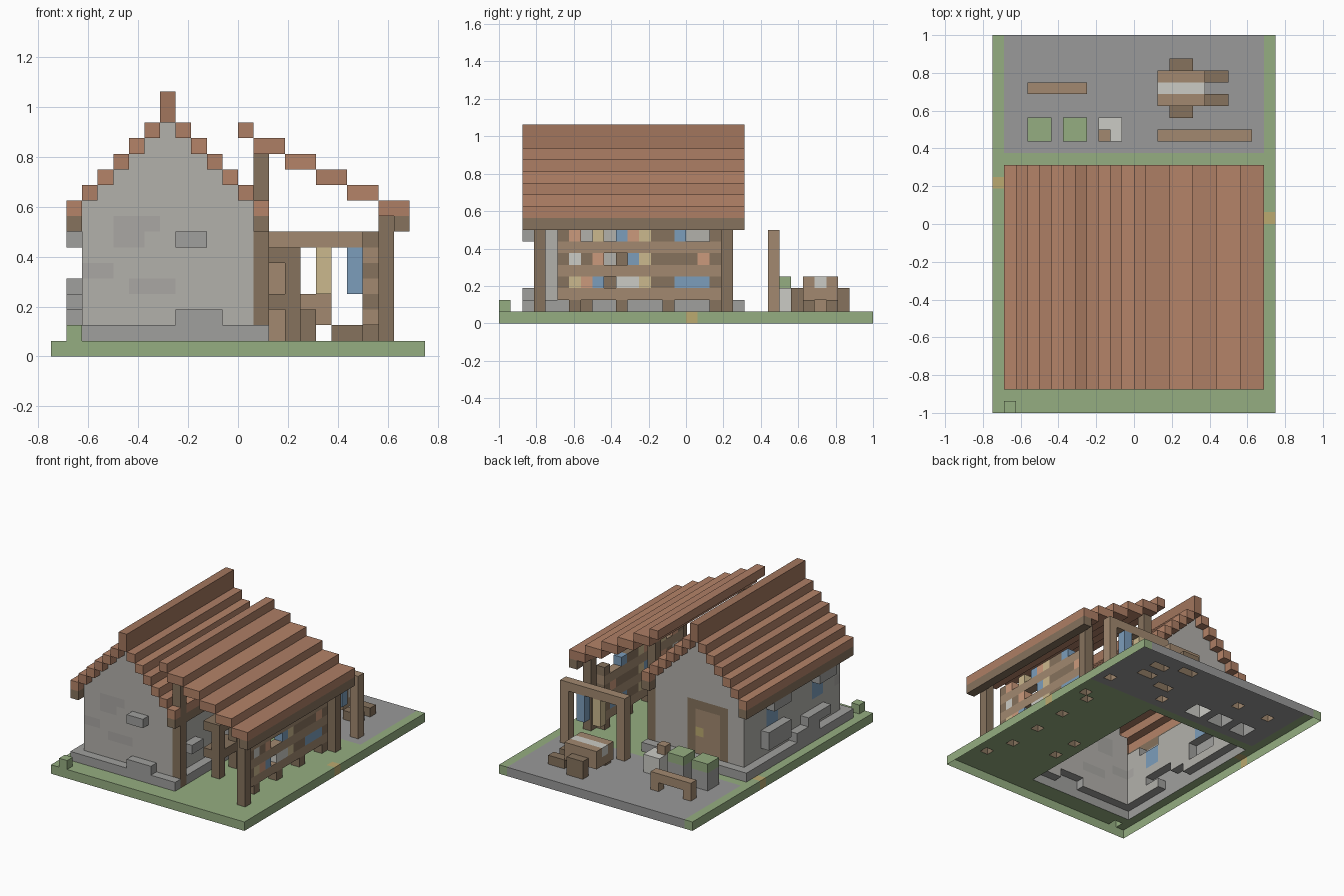
import bpy, bmesh, random
from mathutils import Vector

if "Cube" in bpy.data.objects:
    bpy.data.objects.remove(bpy.data.objects["Cube"])

random.seed(4)
U = 0.0625  # one block
COL = dict(
    grass=(0.30, 0.42, 0.22), gravel=(0.32, 0.32, 0.32), stone=(0.45, 0.44, 0.41),
    stone_mid=(0.40, 0.39, 0.37), stone_dark=(0.35, 0.35, 0.34), plank=(0.36, 0.25, 0.16),
    timber=(0.24, 0.17, 0.11), tile_a=(0.46, 0.23, 0.14), tile_b=(0.42, 0.21, 0.13),
    ridge=(0.36, 0.18, 0.11), blue=(0.20, 0.34, 0.50), yellow=(0.60, 0.48, 0.27),
    red=(0.60, 0.32, 0.20), white=(0.60, 0.60, 0.56), gold=(0.50, 0.40, 0.16))
cells = {}   # block position -> part name
parts = {}   # part name -> colour


def boxes(name, key, *bs):
    """Fill blocks x0..x1, y0..y1, z0..z1 with a part; later parts replace earlier ones."""
    parts[name] = key
    for x0, x1, y0, y1, z0, z1 in bs:
        for x in range(x0, x1):
            for y in range(y0, y1):
                for z in range(z0, z1):
                    cells[x, y, z] = name


def build_parts():
    """One mesh per part, keeping only the outside faces and leaving the base open."""
    mats, meshes = {}, {}
    for key, c in COL.items():
        mats[key] = bpy.data.materials.new(key)
        mats[key].diffuse_color = (*c, 1)
    for pos, name in cells.items():
        bm = meshes.setdefault(name, bmesh.new())
        for axis in range(3):
            for side in (0, 1):
                near = list(pos)
                near[axis] += 2 * side - 1
                if tuple(near) in cells or near[2] < 0:
                    continue
                quad = []
                for a, b in ((0, 0), (1, 0), (1, 1), (0, 1)):
                    p = Vector(pos)
                    p[axis] += side
                    p[(axis + 1) % 3] += a
                    p[(axis + 2) % 3] += b
                    quad.append(bm.verts.new(p * U))
                bm.faces.new(quad if side else quad[::-1])
    for name, bm in meshes.items():
        bmesh.ops.remove_doubles(bm, verts=bm.verts, dist=1e-4)
        bmesh.ops.dissolve_limit(bm, angle_limit=0.01, verts=bm.verts, edges=bm.edges)
        me = bpy.data.meshes.new(name)
        bm.to_mesh(me)
        bm.free()
        me.materials.append(mats[parts[name]])
        bpy.context.collection.objects.link(bpy.data.objects.new(name, me))


# Ground
boxes("grass_ground", "grass", (-12, 12, -16, 16, 0, 1))
boxes("gravel_yard", "gravel", (-11, 11, 6, 16, 0, 1))
boxes("ground_flowers", "gold", (11, 12, 0, 1, 0, 1), (-12, -11, 3, 4, 0, 1))
boxes("bush", "grass", (-11, -10, -16, -15, 1, 2))

# House body: foundation, walls and stepped gables
boxes("foundation", "stone_dark", (-11, 2, -14, 5, 1, 2))
boxes("house_walls", "stone", (-10, 1, -13, 4, 2, 10),
      *[(-10 + i, 1 - i, -13, 4, 9 + i, 10 + i) for i in range(1, 6)])

# Projecting stones and wall patches
boxes("left_wall_stones", "stone_dark", (-11, -10, -3, 1, 3, 5), (-11, -10, -8, -4, 2, 3),
      (-11, -10, -10, -6, 3, 4), (-11, -10, -11, -8, 7, 8), (-11, -10, -3, 0, 7, 8))
boxes("front_wall_stones", "stone_dark", (-4, -1, -14, -13, 2, 3), (-4, -2, -14, -13, 7, 8))
boxes("right_wall_stones", "stone_dark", (1, 2, -11, -9, 4, 5), (1, 2, -4, -2, 3, 4))
boxes("wall_patches", "stone_mid", (-8, -5, -13, -12, 8, 9), (-8, -6, -13, -12, 7, 8),
      (-10, -8, -13, -12, 5, 6), (-7, -4, -13, -12, 4, 5))

# Windows and back door
boxes("window_panes", "blue", (-10, -9, -10, -8, 5, 7), (-10, -9, -2, 0, 5, 7), (0, 1, -2, 0, 5, 7))
boxes("door_frame", "timber", (-8, -3, 3, 4, 2, 8))
boxes("door", "plank", (-7, -4, 3, 4, 2, 7))
boxes("door_handle", "gold", (-5, -4, 3, 4, 4, 5))

# House roof: stepped courses mirrored about the ridge
Y0, Y1 = -14, 5
boxes("roof_ridge", "ridge", (-5, -4, Y0, Y1, 15, 17))
for i in range(6):
    boxes(f"roof_course_{i}", "tile_a" if i % 2 else "tile_b",
          (-6 - i, -5 - i, Y0, Y1, 14 - i, 15 - i), (-4 + i, -3 + i, Y0, Y1, 14 - i, 15 - i))
boxes("roof_eaves", "timber", (-11, -10, Y0, Y1, 8, 9), (1, 2, Y0, Y1, 8, 9))

# Lean-to roof and posts
boxes("lean_to_top_course", "tile_b", (0, 1, Y0, Y1, 14, 15))
for i in range(5):
    boxes(f"lean_to_course_{i}", "tile_a" if i % 2 else "tile_b",
          (1 + 2 * i, 3 + 2 * i, Y0, Y1, 13 - i, 14 - i))
boxes("lean_to_eave", "timber", (10, 11, Y0, Y1, 8, 9))
boxes("lean_to_posts", "timber", *[b for y in (-13, 3) for b in
                                   ((1, 2, y, y + 1, 1, 13), (9, 10, y, y + 1, 1, 9))])

# Display rack along the open side, with gaps between some goods
boxes("rack_boards", "plank", *[(8, 9, -11, 3, z, z + 1) for z in (2, 4, 6)])
boxes("rack_uprights", "timber", *[(8, 9, y, y + 1, 1, 2) for y in (-10, -6, -2, 2)],
      *[(8, 9, a, b, z, z + 1) for z in (3, 5, 7) for a, b in ((-11, -10), (-3, -1), (2, 3))])
for z in (3, 5, 7):
    for y in [*range(-10, -3), *range(-1, 2)]:
        key = random.choice(["blue", "yellow", "red", "white", "timber", None, None])
        if key:
            boxes("rack_goods_" + key, key, (8, 9, y, y + 1, z, z + 1))

# Work shelf beside the house wall
boxes("inner_shelf", "timber", (3, 4, -9, -8, 1, 7), (3, 4, -6, -5, 1, 7),
      (2, 4, -9, -5, 3, 4), (2, 4, -9, -5, 6, 7))

# Drying frame with hanging cloths
boxes("drying_frame", "plank", (2, 10, 7, 8, 7, 8), (2, 3, 7, 8, 1, 7), (9, 10, 7, 8, 1, 7))
boxes("yellow_cloth", "yellow", (5, 6, 7, 8, 4, 7))
boxes("blue_cloth", "blue", (7, 8, 7, 8, 4, 7))

# Hand cart
boxes("cart_body", "plank", (2, 6, 10, 13, 2, 3), (2, 6, 10, 11, 3, 4), (2, 6, 12, 13, 3, 4))
boxes("cart_load", "white", (2, 6, 11, 12, 3, 4))
boxes("cart_wheels", "timber", (3, 5, 9, 10, 1, 3), (3, 5, 13, 14, 1, 3))
boxes("cart_handles", "timber", (6, 8, 10, 11, 1, 2), (6, 8, 12, 13, 1, 2))

# Yard bench, planters and crate
boxes("yard_bench", "plank", (-9, -4, 11, 12, 2, 3), (-9, -8, 11, 12, 1, 2), (-5, -4, 11, 12, 1, 2))
for i, x in enumerate((-9, -6)):
    boxes(f"planter_{i}", "stone_dark", (x, x + 2, 7, 9, 1, 3))
    boxes(f"planter_leaves_{i}", "grass", (x, x + 2, 7, 9, 3, 4))
boxes("crate", "white", (-3, -1, 7, 9, 1, 3))
boxes("crate_lid", "plank", (-3, -2, 7, 8, 3, 4))

build_parts()

for m in bpy.data.materials:
    if m.users and not m.is_grease_pencil:
        m.use_nodes = True
        m.node_tree.nodes["Principled BSDF"].inputs["Base Color"].default_value = m.diffuse_color
